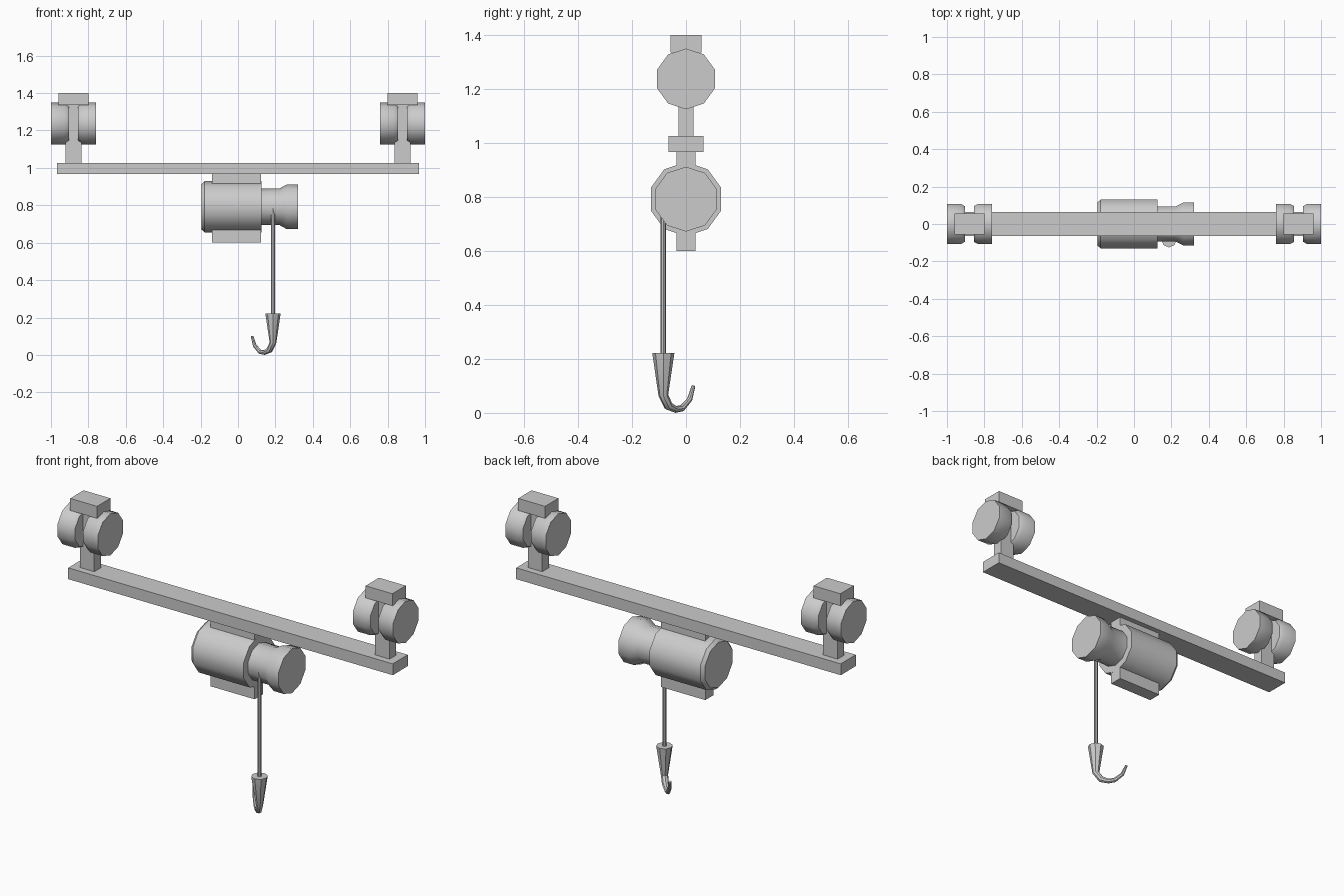
import bpy, bmesh
from math import sin, cos, pi, radians
from mathutils import Vector

if "Cube" in bpy.data.objects:
    bpy.data.objects.remove(bpy.data.objects["Cube"])


def make_object(name, bm, smooth=False):
    bmesh.ops.recalc_face_normals(bm, faces=bm.faces)
    mesh = bpy.data.meshes.new(name)
    bm.to_mesh(mesh)
    bm.free()
    obj = bpy.data.objects.new(name, mesh)
    bpy.context.collection.objects.link(obj)
    if smooth:
        bpy.ops.object.select_all(action='DESELECT')
        obj.select_set(True)
        bpy.context.view_layer.objects.active = obj
        bpy.ops.object.shade_smooth_by_angle(angle=radians(40))
    return obj


def box(name, x, y, z):
    bm = bmesh.new()
    bmesh.ops.create_cube(bm, size=1)
    for v in bm.verts:
        v.co = Vector([(r[0] + r[1]) / 2 + c * (r[1] - r[0])
                       for r, c in zip((x, y, z), v.co)])
    return make_object(name, bm)


def loft(name, rings, smooth=True):
    """Skin a list of point rings and cap both ends."""
    bm = bmesh.new()
    loops = [[bm.verts.new(p) for p in ring] for ring in rings]
    n = len(loops[0])
    for a, b in zip(loops, loops[1:]):
        for i in range(n):
            j = (i + 1) % n
            bm.faces.new((a[i], a[j], b[j], b[i]))
    bm.faces.new(loops[0])
    bm.faces.new(loops[-1])
    return make_object(name, bm, smooth)


def lathe_x(name, profile, z, sides=10):
    """Turn (x, radius) points about a level axis, one corner upward."""
    return loft(name, [[(x, r * sin(2 * pi * i / sides), z + r * cos(2 * pi * i / sides))
                        for i in range(sides)] for x, r in profile])


def sweep(name, path, sides, smooth=True):
    """Skin circles along a list of (point, radius) pairs."""
    pts = [Vector(p) for p, r in path]
    side = Vector((1, 1, 0)).normalized()   # normal of the hook plane
    rings = []
    for k, (p, r) in enumerate(path):
        tangent = (pts[min(k + 1, len(pts) - 1)] - pts[max(k - 1, 0)]).normalized()
        other = tangent.cross(side)
        rings.append([pts[k] + r * (cos(2 * pi * i / sides) * side + sin(2 * pi * i / sides) * other)
                      for i in range(sides)])
    return loft(name, rings, smooth)


# Cross beam
box("beam", (-0.967, 0.967), (-0.064, 0.064), (0.966, 1.027))

# Trolleys: post, top block and a pair of wheels at each end
for s, label in ((-1, "left"), (1, "right")):
    c = s * 0.88
    box(label + "_trolley_post", (c - 0.043, c + 0.043), (-0.028, 0.028), (1.02, 1.345))
    box(label + "_trolley_block", (c - 0.08, c + 0.08), (-0.057, 0.057), (1.335, 1.40))
    for t, place in ((-1, "a"), (1, "b")):
        profile = [(c + t * x, r) for x, r in
                   ((0.024, 0.1), (0.045, 0.1125), (0.12, 0.1125))]
        lathe_x(f"{label}_wheel_{place}", profile, 1.2375)

# Winch: mounting plate, motor housing and rope drum
box("mounting_plate", (-0.14, 0.124), (-0.036, 0.036), (0.60, 0.97))
lathe_x("motor_housing", [(-0.195, 0.122), (-0.178, 0.137), (0.125, 0.137)], 0.792)
lathe_x("rope_drum", [(0.12, 0.098), (0.222, 0.098), (0.262, 0.12), (0.322, 0.12)], 0.792)

# Rope
sweep("rope", [((0.187, -0.084, 0.785), 0.01), ((0.187, -0.084, 0.21), 0.01)], 8)

# Hook, curling diagonally towards back left: (distance, height, radius)
hook = [(0, 0.222, 0.041), (0, 0.065, 0.018), (0.027, 0.026, 0.017), (0.065, 0.013, 0.013),
        (0.098, 0.017, 0.012), (0.138, 0.05, 0.010), (0.158, 0.10, 0.007)]
path = [((0.187 - d * 0.707, -0.084 + d * 0.707, z), r) for d, z, r in hook]
sweep("hook", path, 8)
